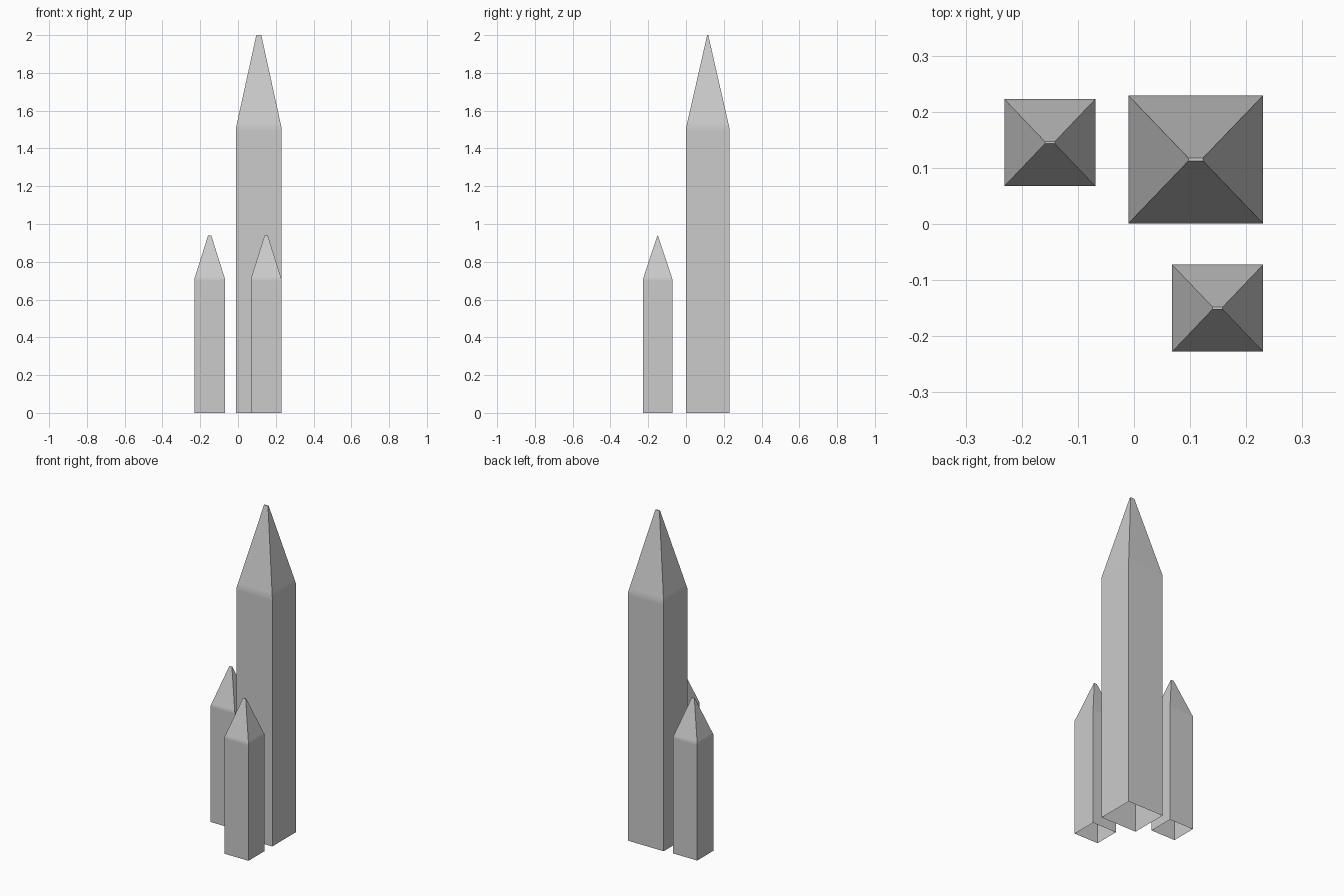
import bpy, bmesh, math

if "Cube" in bpy.data.objects:
    bpy.data.objects.remove(bpy.data.objects["Cube"])


def tower(name, x, y, width, depth, height):
    """Open-bottomed rectangular shaft with a hipped spire and a tiny ridge cap."""
    # width factor, depth factor, height factor; close loops keep the eave crisp
    eave = 0.756
    tip_w, tip_d = 0.11, 0.025
    t = 0.05
    profile = [
        (1, 1, 0),
        (1, 1, eave - 0.01),
        (1, 1, eave),
        (1 + (tip_w - 1) * t, 1 + (tip_d - 1) * t, eave + (1 - eave) * t),
        (tip_w, tip_d, 1),
    ]
    bm = bmesh.new()
    rings = []
    for fw, fd, fz in profile:
        rings.append([bm.verts.new((sx * fw * width / 2, sy * fd * depth / 2, fz * height))
                      for sx, sy in ((-1, -1), (1, -1), (1, 1), (-1, 1))])
    for low, high in zip(rings, rings[1:]):
        for i in range(4):
            j = (i + 1) % 4
            bm.faces.new((low[i], low[j], high[j], high[i]))
    bm.faces.new(rings[-1])
    mesh = bpy.data.meshes.new(name)
    bm.to_mesh(mesh)
    bm.free()
    obj = bpy.data.objects.new(name, mesh)
    obj.location = (x, y, 0)
    bpy.context.collection.objects.link(obj)
    return obj


# Tall tower and its two smaller companions
towers = [
    tower("main_tower", 0.11, 0.115, 0.24, 0.228, 2.0),
    tower("left_tower", -0.15, 0.145, 0.162, 0.155, 0.938),
    tower("front_tower", 0.149, -0.15, 0.162, 0.155, 0.938),
]

# Softly blended eaves, sharp corners
for obj in towers:
    obj.select_set(True)
bpy.context.view_layer.objects.active = towers[0]
bpy.ops.object.shade_smooth_by_angle(angle=math.radians(30))
